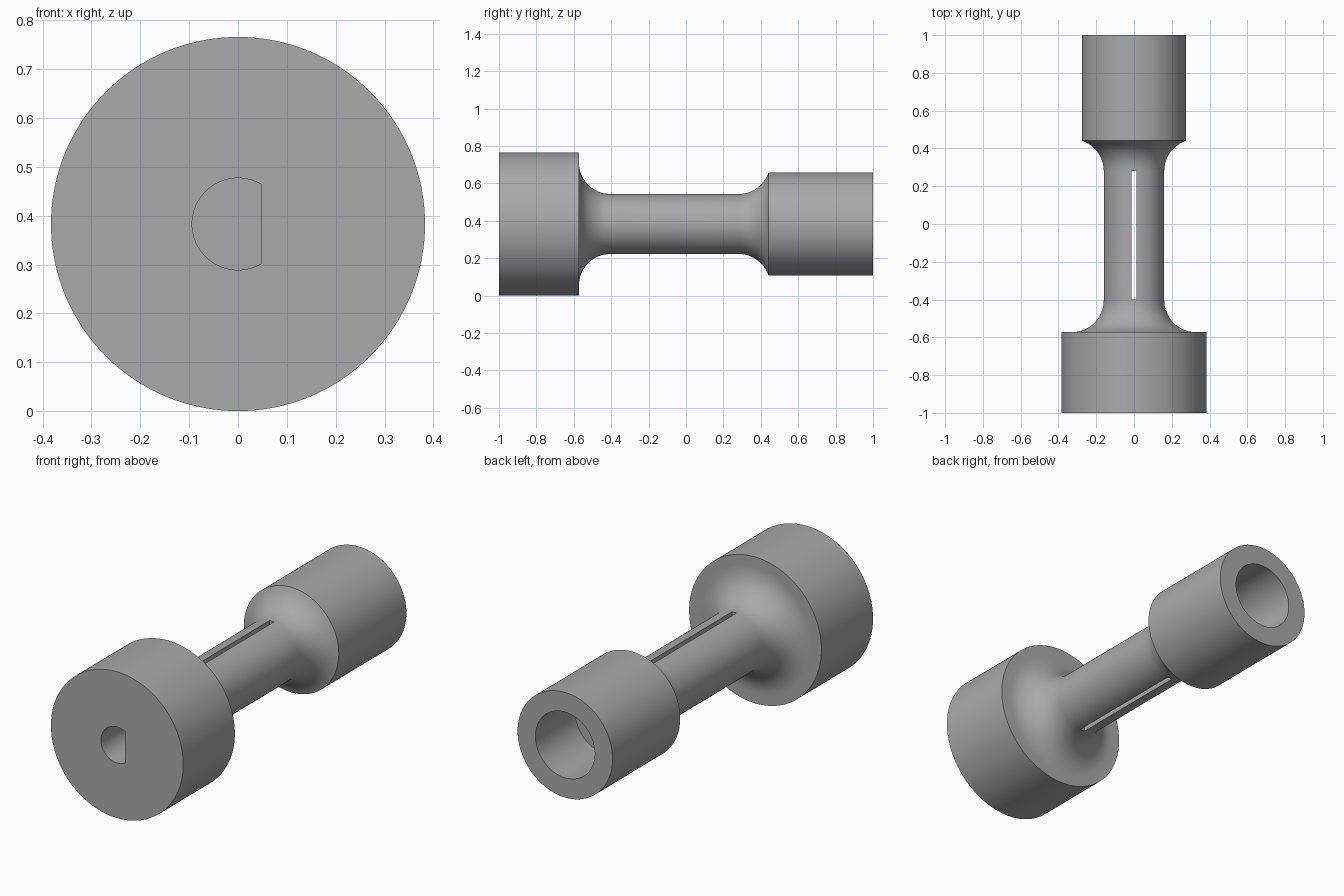
import bpy, bmesh, math
from mathutils import Matrix, Vector

cube = bpy.data.objects.get("Cube")
if cube:
    bpy.data.objects.remove(cube, do_unlink=True)

AXIS_Z = 0.383          # height of the long axis
SEGMENTS = 128

grey = bpy.data.materials.new("plain grey")
grey.use_nodes = True
colour = (0.4, 0.4, 0.4, 1)
grey.diffuse_color = colour
grey.node_tree.nodes["Principled BSDF"].inputs["Base Color"].default_value = colour


def make_object(name, bm):
    bmesh.ops.recalc_face_normals(bm, faces=bm.faces)
    mesh = bpy.data.meshes.new(name)
    bm.to_mesh(mesh)
    bm.free()
    mesh.materials.append(grey)
    obj = bpy.data.objects.new(name, mesh)
    bpy.context.collection.objects.link(obj)
    return obj


def fillet(centre_y, direction, sweep, radius=0.17, shaft=0.16, steps=16):
    """Concave arc rising from the shaft, as (radius, y) pairs."""
    points = []
    for i in range(steps + 1):
        a = sweep * i / steps
        points.append((shaft + radius * (1 - math.cos(a)),
                       centre_y + direction * radius * math.sin(a)))
    return points


# Turned body: wide front drum, fillet, shaft, fillet, rear socket with bore
front_fillet = fillet(-0.403, -1, math.pi / 2)
rear_fillet = fillet(0.28, 1, math.acos((0.33 - 0.275) / 0.17))
profile = [(0, -1), (0.383, -1), (0.383, front_fillet[-1][1])]
profile += front_fillet[::-1] + rear_fillet
profile += [(0.275, 1), (0.172, 1), (0.172, 0.67), (0, 0.67)]

bm = bmesh.new()
verts = [bm.verts.new((r, y, AXIS_Z)) for r, y in profile]
edges = [bm.edges.new(pair) for pair in zip(verts, verts[1:])]
bmesh.ops.spin(bm, geom=verts + edges, cent=(0, 0, AXIS_Z), axis=(0, 1, 0),
               angle=math.tau, steps=SEGMENTS, use_duplicate=False)
bmesh.ops.remove_doubles(bm, verts=bm.verts, dist=1e-5)
body = make_object("coupling_body", bm)

# Cutter for the D-shaped shaft hole, flat on the +x side
bm = bmesh.new()
half = math.acos(0.5)
ring = []
for i in range(49):
    a = half + (math.tau - 2 * half) * i / 48
    ring.append(bm.verts.new((0.094 * math.cos(a), -1.1,
                              AXIS_Z + 0.094 * math.sin(a))))
face = bm.faces.new(ring)
extruded = bmesh.ops.extrude_face_region(bm, geom=[face], use_keep_orig=True)
moved = [g for g in extruded["geom"] if isinstance(g, bmesh.types.BMVert)]
bmesh.ops.translate(bm, verts=moved, vec=Vector((0, 0.68, 0)))
shaft_hole = make_object("shaft_hole_cutter", bm)

# Cutter for the narrow slot through the shaft from top to bottom
bm = bmesh.new()
bmesh.ops.create_cube(bm, size=1, matrix=Matrix.Translation((0, -0.06, AXIS_Z))
                      @ Matrix.Diagonal((0.026, 0.68, 0.6, 1)))
slot = make_object("slot_cutter", bm)

for cutter in (shaft_hole, slot):
    cutter.hide_render = True
    mod = body.modifiers.new(cutter.name, "BOOLEAN")
    mod.operation = "DIFFERENCE"
    mod.solver = "EXACT"
    mod.object = cutter

# Bake the cuts, then drop the cutters
bpy.context.view_layer.update()
evaluated = body.evaluated_get(bpy.context.evaluated_depsgraph_get())
cut_mesh = bpy.data.meshes.new_from_object(evaluated)
body.modifiers.clear()
body.data = cut_mesh
cut_mesh.materials.clear()
cut_mesh.materials.append(grey)
for poly in cut_mesh.polygons:
    poly.material_index = 0
for cutter in (shaft_hole, slot):
    bpy.data.objects.remove(cutter, do_unlink=True)

bpy.ops.object.select_all(action="DESELECT")
body.select_set(True)
bpy.context.view_layer.objects.active = body
bpy.ops.object.shade_smooth_by_angle(angle=math.radians(30))
